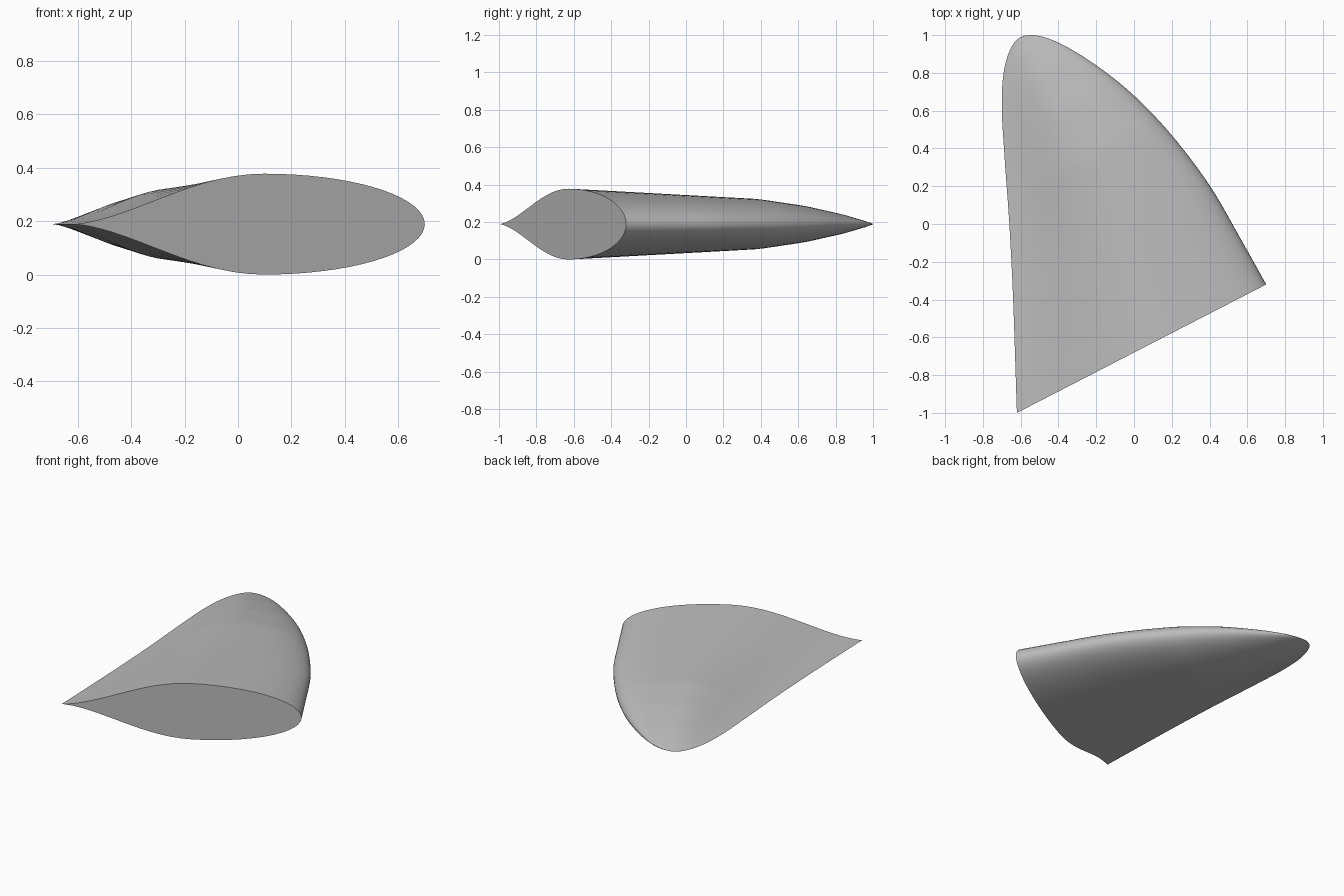
import bpy, bmesh, math
from mathutils import Vector

if "Cube" in bpy.data.objects:
    bpy.data.objects.remove(bpy.data.objects["Cube"], do_unlink=True)

HALF = 0.189          # half thickness at the root
CREST = 0.544         # chord fraction of the thickest point, from the trailing edge
ROWS, STEPS = 56, 36

# Planform: root nose, around the rounded tip, to the root tail
OUTLINE = [(0.70, -0.32), (0.56, -0.07), (0.40, 0.205), (0.20, 0.47), (0, 0.68),
           (-0.2, 0.84), (-0.4, 0.96), (-0.54, 1.0), (-0.63, 0.965), (-0.685, 0.83),
           (-0.70, 0.63), (-0.685, 0.35), (-0.66, 0), (-0.64, -0.4), (-0.62, -1.0)]
# Half thickness against the y position of the crest
THICKNESS = [(-0.63, 0.189), (0.36, 0.135), (0.6, 0.1), (0.8, 0.056), (0.92, 0.022), (0.985, 0)]


def lookup(table, x):
    """Piecewise linear value of a table with rising keys."""
    for (a, va), (b, vb) in zip(table, table[1:]):
        if x <= b:
            return va + (vb - va) * max(0, (x - a) / max(b - a, 1e-9))
    return table[-1][1]


def spline(points, cuts=24):
    """Catmull-Rom curve through the points."""
    p = [Vector(q) for q in points]
    p = [2 * p[0] - p[1]] + p + [2 * p[-1] - p[-2]]
    out = []
    for a, b, c, d in zip(p, p[1:], p[2:], p[3:]):
        for k in range(cuts):
            t = k / cuts
            out.append(0.5 * (2 * b + (c - a) * t + (2 * a - 5 * b + 4 * c - d) * t * t
                              + (3 * b - a - 3 * c + d) * t ** 3))
    return out + [p[-2]]


def section(t):
    """Foil half height: cusped tail, elliptical nose."""
    if t < CREST:
        return math.sin(math.pi / 2 * t / CREST) ** 1.6
    return math.sqrt(max(0, 1 - ((t - CREST) / (1 - CREST)) ** 2))


# Split the outline into leading and trailing edges, measured along the root chord
nose, tail = Vector(OUTLINE[0]), Vector(OUTLINE[-1])
chord = (nose - tail).normalized()
span = Vector((-chord.y, chord.x))
edge = [((p - tail).dot(span), (p - tail).dot(chord)) for p in spline(OUTLINE)]
tip = max(range(len(edge)), key=lambda i: edge[i][0])
leading, trailing = edge[:tip + 1], edge[tip:][::-1]

# Loft foil sections from root to tip
bm = bmesh.new()
rings = []
for i in range(ROWS + 1):
    s = edge[tip][0] * math.sin(math.pi / 2 * i / ROWS)
    front, back = lookup(leading, s), lookup(trailing, s)
    crest = tail + span * s + chord * (back + (front - back) * CREST)
    thick = lookup(THICKNESS, crest.y) if i < ROWS else 0
    ring = []
    for k in range(2 * STEPS):
        t = (1 - math.cos(math.pi * k / STEPS)) / 2
        p = tail + span * s + chord * (back + (front - back) * t)
        side = 1 if k < STEPS else -1
        ring.append(bm.verts.new((p.x, p.y, HALF + side * thick * section(t))))
    rings.append(ring)
for low, high in zip(rings, rings[1:]):
    for k in range(2 * STEPS):
        n = (k + 1) % (2 * STEPS)
        bm.faces.new((low[k], low[n], high[n], high[k]))
bm.faces.new(rings[0])   # flat root cap
bmesh.ops.remove_doubles(bm, verts=bm.verts, dist=0.0002)
bmesh.ops.recalc_face_normals(bm, faces=bm.faces)

mesh = bpy.data.meshes.new("fin")
bm.to_mesh(mesh)
bm.free()
fin = bpy.data.objects.new("fin", mesh)
bpy.context.collection.objects.link(fin)

# Plain grey material
grey = bpy.data.materials.new("light grey")
grey.use_nodes = True
colour = (0.5, 0.5, 0.5, 1)
grey.diffuse_color = colour
grey.node_tree.nodes["Principled BSDF"].inputs["Base Color"].default_value = colour
mesh.materials.append(grey)

bpy.context.view_layer.objects.active = fin
fin.select_set(True)
bpy.ops.object.shade_smooth_by_angle(angle=math.radians(40))
